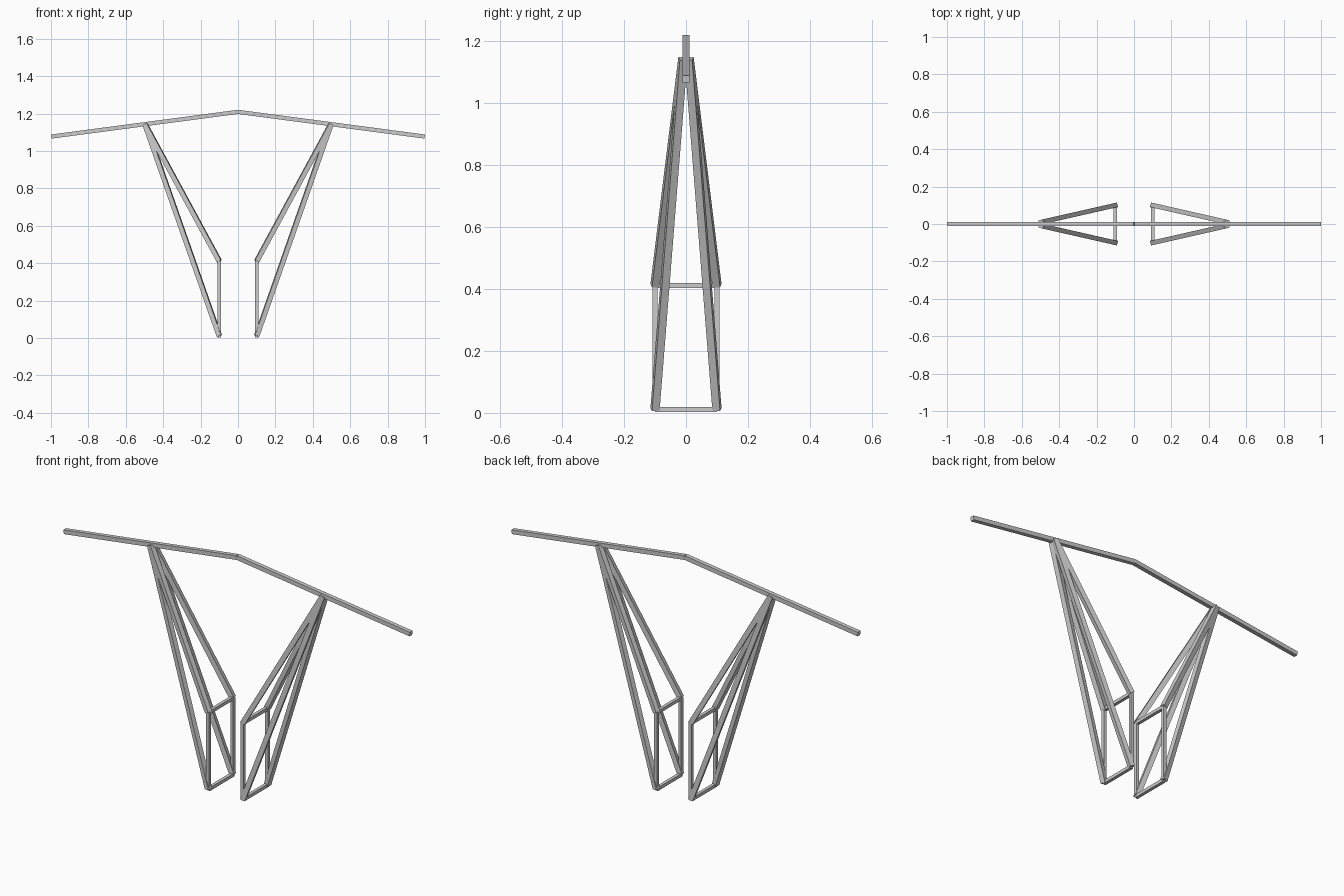
import bpy
from mathutils import Vector

if "Cube" in bpy.data.objects:
    bpy.data.objects.remove(bpy.data.objects["Cube"])


def bar(name, a, b, width):
    """Square straight bar between two points."""
    a, b = Vector(a), Vector(b)
    d = b - a
    bpy.ops.mesh.primitive_cube_add(size=1, location=(a + b) / 2)
    ob = bpy.context.object
    ob.name = name
    ob.scale = (width, width, d.length)
    ob.rotation_euler = d.to_track_quat('Z', 'Y').to_euler()
    return ob


RAIL_W, STRUT_W, FRAME_W = 0.022, 0.025, 0.017
LOW, HIGH = 0.011, 0.411      # frame heights
HALF = 0.1                    # frame offset in x and half width in y
APEX_X, APEX_Y, APEX_Z = 0.497, 0.010, 1.143

for sx, side in ((-1, "left"), (1, "right")):
    # sloping top rail
    bar(f"{side}_top_rail", (0, 0, 1.209), (sx * 0.9985, 0, 1.077), RAIL_W)

    # horizontal bars of the hub frame
    for z, level in ((LOW, "lower"), (HIGH, "upper")):
        bar(f"{side}_{level}_frame_bar", (sx * HALF, -HALF, z), (sx * HALF, HALF, z), FRAME_W)

    for sy, end in ((-1, "front"), (1, "back")):
        # upright of the hub frame
        bar(f"{side}_{end}_frame_upright", (sx * HALF, sy * HALF, LOW),
            (sx * HALF, sy * HALF, HIGH), FRAME_W)
        # struts converging under the rail
        for z, level in ((LOW, "lower"), (HIGH, "upper")):
            bar(f"{side}_{end}_{level}_strut", (sx * HALF, sy * HALF, z),
                (sx * APEX_X, sy * APEX_Y, APEX_Z), STRUT_W)
